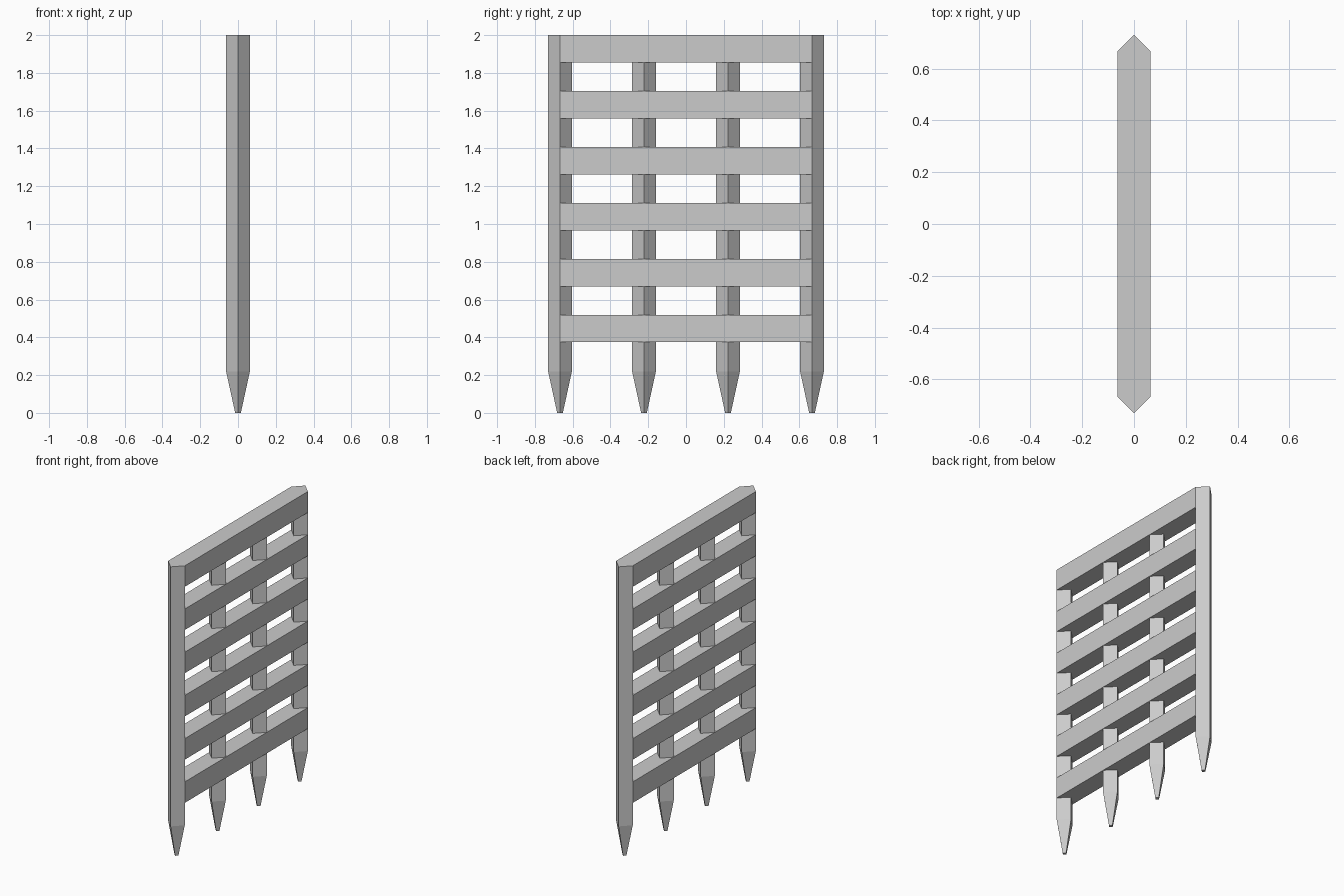
import bpy, bmesh

if "Cube" in bpy.data.objects:
    bpy.data.objects.remove(bpy.data.objects["Cube"])

R = 0.063          # post corner radius and rail half width
TIP = 0.015        # blunt point radius
SPAN = 0.667       # outer post centre


def add_object(name, bm):
    bmesh.ops.recalc_face_normals(bm, faces=bm.faces)
    mesh = bpy.data.meshes.new(name)
    bm.to_mesh(mesh)
    bm.free()
    obj = bpy.data.objects.new(name, mesh)
    bpy.context.collection.objects.link(obj)
    return obj


def post(name, y):
    # diamond section lofted through blunt tip, shoulder and top
    bm = bmesh.new()
    rings = []
    for z, r in ((0, TIP), (0.22, R), (2.0, R)):
        rings.append([bm.verts.new((dx * r, y + dy * r, z))
                      for dx, dy in ((1, 0), (0, 1), (-1, 0), (0, -1))])
    for a, b in zip(rings, rings[1:]):
        for i in range(4):
            j = (i + 1) % 4
            bm.faces.new((a[i], a[j], b[j], b[i]))
    bm.faces.new(rings[0][::-1])
    bm.faces.new(rings[-1])
    return add_object(name, bm)


def rail(name, top, height=0.144):
    bm = bmesh.new()
    bmesh.ops.create_cube(bm, size=1)
    bmesh.ops.scale(bm, vec=(2 * R, 2 * SPAN, height), verts=bm.verts)
    bmesh.ops.translate(bm, vec=(0, 0, top - height / 2), verts=bm.verts)
    return add_object(name, bm)


# four pointed posts
for i in range(4):
    post(f"pointed_post_{i + 1}", -SPAN + i * 2 * SPAN / 3)

# six horizontal rails, the top one flush with the posts
for i in range(6):
    rail(f"cross_rail_{i + 1}", 2.0 - i * 0.2964)
